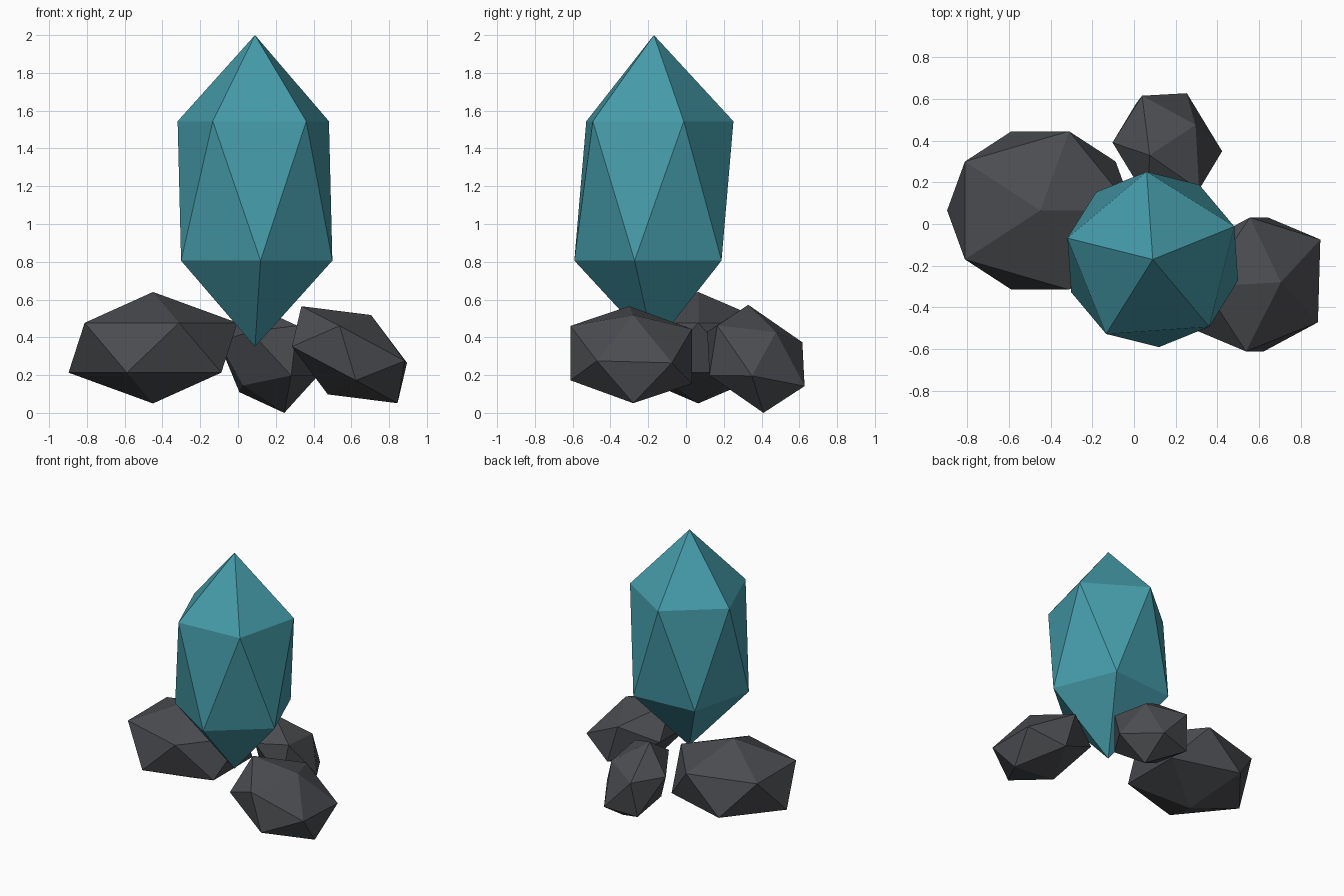
import bpy, bmesh
from math import radians, sin, cos
from mathutils import Matrix

if "Cube" in bpy.data.objects:
    bpy.data.objects.remove(bpy.data.objects["Cube"])


def material(name, color):
    m = bpy.data.materials.new(name)
    m.diffuse_color = (*color, 1)
    m.use_nodes = True
    m.node_tree.nodes["Principled BSDF"].inputs["Base Color"].default_value = m.diffuse_color
    return m


def gem(name, center, x_axis, y_axis, z_axis, mat):
    """Flat-faced 20-sided stone, stretched along three half-axis vectors."""
    frame = Matrix((x_axis, y_axis, z_axis)).transposed().to_4x4()
    bm = bmesh.new()
    bmesh.ops.create_icosphere(bm, subdivisions=1, radius=1, matrix=frame)
    bmesh.ops.recalc_face_normals(bm, faces=bm.faces)
    mesh = bpy.data.meshes.new(name)
    bm.to_mesh(mesh)
    bm.free()
    mesh.materials.append(mat)
    obj = bpy.data.objects.new(name, mesh)
    obj.location = center
    bpy.context.collection.objects.link(obj)
    return obj


teal = material("teal_crystal", (0.06, 0.33, 0.40))
stone = material("dark_stone", (0.07, 0.073, 0.08))

# Tall upright crystal, turned slightly about its axis
r, turn = 0.472, radians(22)
gem("crystal", (0.09, -0.17, 1.175),
    (r * cos(turn), r * sin(turn), 0),
    (-r * sin(turn), r * cos(turn), 0),
    (0, 0, 0.825), teal)

# Large flat rock on the left
gem("left_rock", (-0.45, 0.065, 0.345),
    (0.5, 0, 0), (0, 0.447, 0), (0, 0, 0.295), stone)

# Tilted rock at the front right
gem("right_rock", (0.59, -0.29, 0.308),
    (-0.342, -0.017, 0.182), (-0.011, -0.378, 0.010), (0.115, 0.01, 0.21), stone)

# Small leaning rock at the back
gem("back_rock", (0.16, 0.37, 0.286),
    (0.194, 0.139, 0.015), (-0.161, 0.265, -0.052), (-0.085, -0.04, 0.286), stone)
